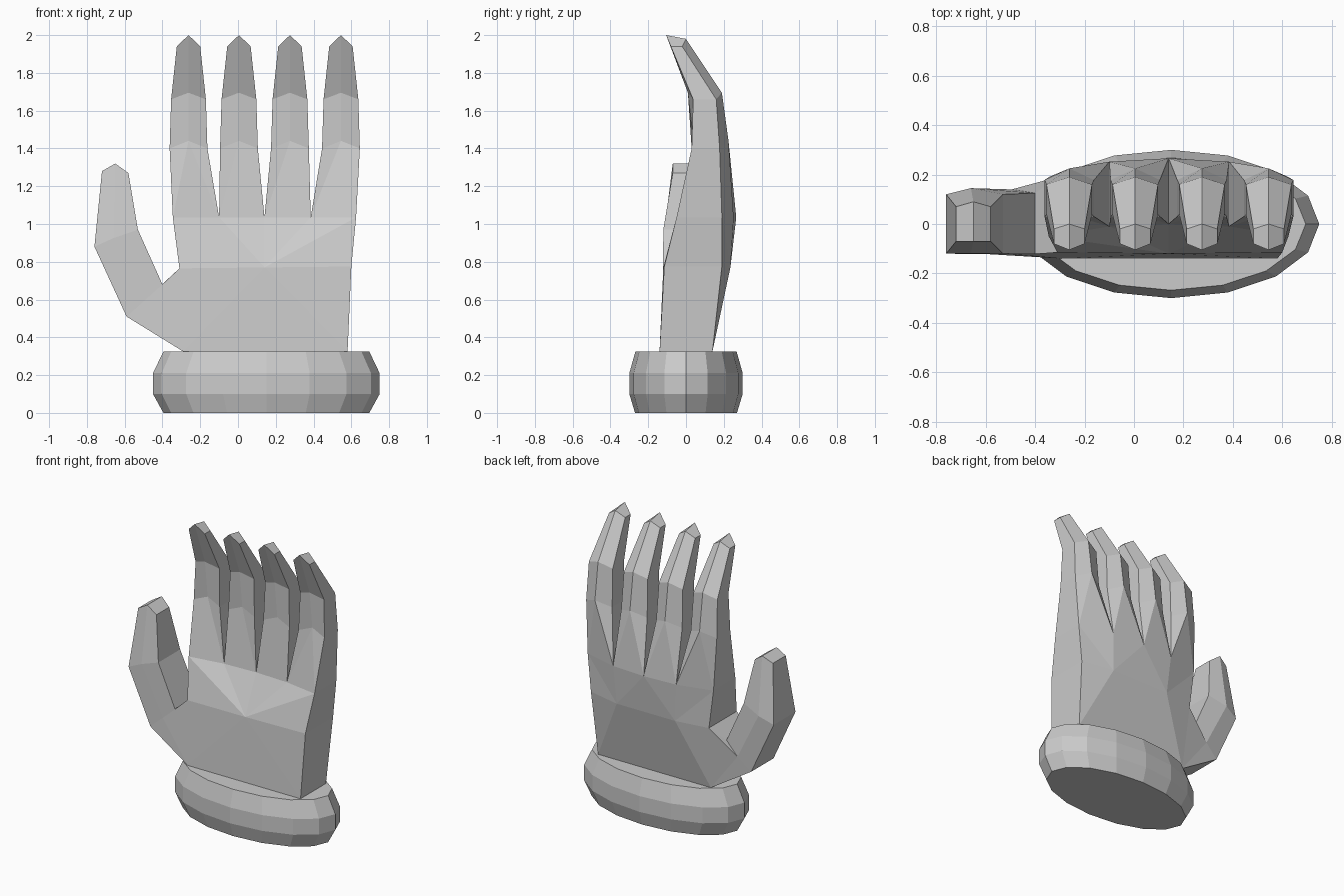
import bpy, bmesh, math
from mathutils import Vector

if "Cube" in bpy.data.objects:
    bpy.data.objects.remove(bpy.data.objects["Cube"], do_unlink=True)

grey = bpy.data.materials.new("light grey")
grey.use_nodes = True
grey.diffuse_color = (0.6, 0.6, 0.6, 1)
grey.node_tree.nodes["Principled BSDF"].inputs["Base Color"].default_value = (0.6, 0.6, 0.6, 1)


def finish(bm, name):
    bmesh.ops.recalc_face_normals(bm, faces=bm.faces[:])
    mesh = bpy.data.meshes.new(name)
    bm.to_mesh(mesh)
    bm.free()
    mesh.materials.append(grey)
    obj = bpy.data.objects.new(name, mesh)
    bpy.context.collection.objects.link(obj)


# Cuff: stacked 16-sided ellipses
bm = bmesh.new()
rings = []
for z, rx, ry in [(0, 0.545, 0.27), (0.1, 0.6, 0.3), (0.21, 0.6, 0.3), (0.325, 0.545, 0.268)]:
    rings.append([bm.verts.new((0.15 + rx * math.cos(i * math.pi / 8),
                                ry * math.sin(i * math.pi / 8), z)) for i in range(16)])
for a, b in zip(rings, rings[1:]):
    for i in range(16):
        j = (i + 1) % 16
        bm.faces.new((a[i], a[j], b[j], b[i]))
bm.faces.new(rings[0])
bm.faces.new(rings[-1])
finish(bm, "cuff")

# Hand: palm, fingers and thumb in one mesh
bm = bmesh.new()


def v(x, y, z):
    return bm.verts.new((x, y, z))


def fan(hub, *rim):
    for a, b in zip(rim, rim[1:]):
        bm.faces.new((hub, a, b))


def digit(base, rings):
    """Grow a six-sided digit from four base corners and cap its tip."""
    fl, fr, br, bl = base
    r = [bm.verts.new(p) for p in rings[0]]
    fan(r[1], r[0], fl, fr, r[2])
    fan(r[4], r[3], br, bl, r[5])
    bm.faces.new((fr, r[2], r[3], br))
    bm.faces.new((bl, r[5], r[0], fl))
    for pts in rings[1:]:
        n = [bm.verts.new(p) for p in pts]
        for i in range(6):
            j = (i + 1) % 6
            bm.faces.new((r[i], r[j], n[j], n[i]))
        r = n
    bm.faces.new((r[0], r[1], r[4], r[5]))
    bm.faces.new((r[1], r[2], r[3], r[4]))


# Palm landmarks
f_bot = [v(-0.29, -0.14, 0.325), v(0.58, -0.14, 0.325)]
f_mid = [v(-0.31, -0.115, 0.765), v(0.14, -0.12, 0.77), v(0.6, -0.115, 0.775)]
b_bot = [v(-0.29, 0.14, 0.325), v(0.15, 0.14, 0.325), v(0.58, 0.14, 0.325)]
b_mid = [v(-0.31, 0.19, 0.765), v(-0.08, 0.235, 0.77), v(0.37, 0.235, 0.77), v(0.6, 0.19, 0.775)]
knuckle_x = [-0.345, -0.1, 0.14, 0.385, 0.625]
f_top = [v(x, y, 1.035) for x, y in zip(knuckle_x, [-0.05, -0.01, 0, -0.01, -0.05])]
b_top = [v(x, y, 1.035) for x, y in zip(knuckle_x, [0.19, 0.252, 0.266, 0.252, 0.19])]

# Palm front, back, outer side and underside
fan(f_mid[1], f_mid[2], f_bot[1], f_bot[0], f_mid[0], *f_top, f_mid[2])
fan(b_mid[1], b_mid[2], b_bot[1], b_bot[0], b_mid[0], *b_top[:3], b_mid[2])
fan(b_mid[2], b_bot[1], b_bot[2], b_mid[3], b_top[4], b_top[3], b_top[2])
bm.faces.new((f_bot[1], f_mid[2], b_mid[3], b_bot[2]))
bm.faces.new((f_mid[2], f_top[4], b_top[4], b_mid[3]))
bm.faces.new((f_mid[0], f_top[0], b_top[0], b_mid[0]))
bm.faces.new((f_bot[0], f_bot[1], b_bot[2], b_bot[1], b_bot[0]))

# Fingers: half width, side z, front side/mid y, back side/mid y, front/back mid z
levels = [(0.1, 1.4, 0.03, 0.04, 0.178, 0.225, 1.44, 1.44),
          (0.092, 1.66, 0.038, 0.01, 0.16, 0.19, 1.695, 1.695),
          (0.062, 1.94, -0.08, -0.105, -0.02, 0.0, 2.0, 1.98)]
for i, x in enumerate([-0.262, 0.005, 0.275, 0.545]):
    rings = [[(x - w, fs, z), (x, fm, fz), (x + w, fs, z),
              (x + w, bs, z), (x, bk, bz), (x - w, bs, z)]
             for w, z, fs, fm, bs, bk, fz, bz in levels]
    digit((f_top[i], f_top[i + 1], b_top[i + 1], b_top[i]), rings)

# Thumb: outer xz, middle xz, inner xz, front y, back side y, back mid y
thumb = [((-0.59, 0.51), (-0.495, 0.595), (-0.4, 0.68), -0.122, 0.125, 0.14),
         ((-0.76, 0.88), (-0.66, 0.925), (-0.53, 0.97), -0.12, 0.12, 0.145),
         ((-0.72, 1.28), (-0.65, 1.32), (-0.58, 1.27), -0.07, 0.07, 0.09)]
rings = [[(o[0], f, o[1]), (m[0], f, m[1]), (n[0], f, n[1]),
          (n[0], s, n[1]), (m[0], b, m[1]), (o[0], s, o[1])]
         for o, m, n, f, s, b in thumb]
digit((f_bot[0], f_mid[0], b_mid[0], b_bot[0]), rings)
finish(bm, "hand")
